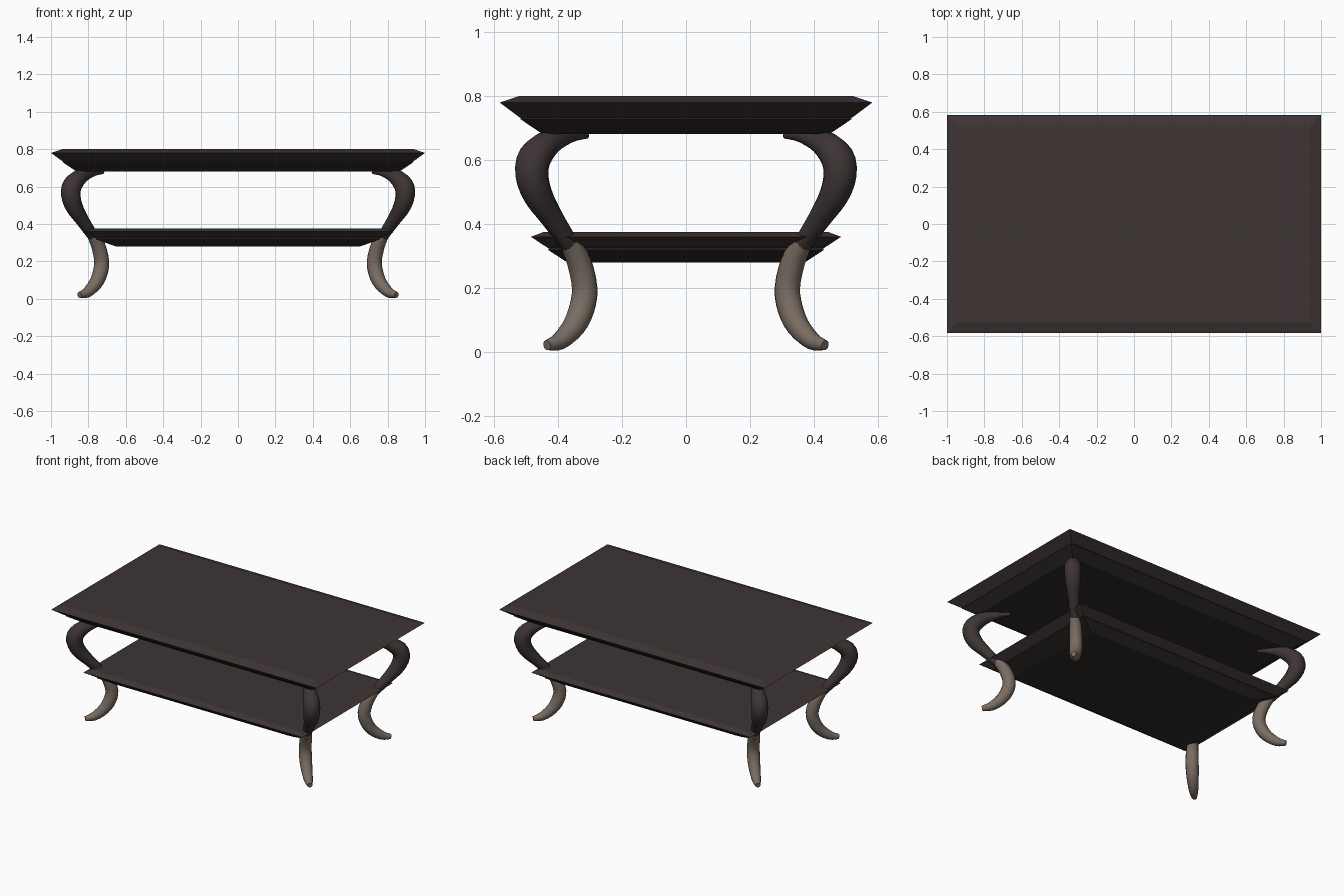
import bpy, bmesh, math
from mathutils import Vector

if "Cube" in bpy.data.objects:
    bpy.data.objects.remove(bpy.data.objects["Cube"])


def material(name, rgb):
    m = bpy.data.materials.new(name)
    m.diffuse_color = (*rgb, 1)
    m.use_nodes = True
    m.node_tree.nodes["Principled BSDF"].inputs["Base Color"].default_value = m.diffuse_color
    return m


DARK = material("dark_brown_wood", (0.047, 0.035, 0.034))
BLACK = material("blackened_trim", (0.027, 0.024, 0.021))
TAUPE = material("taupe_wood", (0.19, 0.152, 0.122))


def finish(bm, name, mat, angle):
    bmesh.ops.recalc_face_normals(bm, faces=bm.faces)
    mesh = bpy.data.meshes.new(name)
    bm.to_mesh(mesh)
    bm.free()
    mesh.materials.append(mat)
    ob = bpy.data.objects.new(name, mesh)
    bpy.context.collection.objects.link(ob)
    bpy.ops.object.select_all(action='DESELECT')
    ob.select_set(True)
    bpy.context.view_layer.objects.active = ob
    bpy.ops.object.shade_smooth_by_angle(angle=math.radians(angle))


def loft(bm, rings):
    """Join closed vertex rings and cap both ends."""
    rings = [[bm.verts.new(p) for p in r] for r in rings]
    n = len(rings[0])
    for a, b in zip(rings, rings[1:]):
        for i in range(n):
            bm.faces.new((a[i], a[(i + 1) % n], b[(i + 1) % n], b[i]))
    bm.faces.new(rings[0])
    bm.faces.new(rings[-1])


def slab(name, levels, mat):
    """Rectangular slab from (half x, half y, z) levels."""
    bm = bmesh.new()
    loft(bm, [[(sx * x, sy * y, z) for sx, sy in ((-1, -1), (1, -1), (1, 1), (-1, 1))]
              for x, y, z in levels])
    finish(bm, name, mat, 12)


def resample(pts, steps=3):
    """Catmull-Rom curve through (offset, height, radius) points."""
    p = [Vector(q) for q in pts]
    p = [2 * p[0] - p[1]] + p + [2 * p[-1] - p[-2]]
    out = []
    for i in range(1, len(p) - 2):
        a, b, c, d = p[i - 1:i + 3]
        for k in range(steps):
            t = k / steps
            out.append(0.5 * (2 * b + (c - a) * t + (2 * a - 5 * b + 4 * c - d) * t * t
                              + (3 * b - a - 3 * c + d) * t ** 3))
    return out + [p[-2]]


def leg_part(name, path, sx, sy, mat, sides=14):
    """Tapered tube in the diagonal plane through one table corner."""
    pts = resample(path)
    centres = [Vector((sx * (q.x + 0.412), sy * q.x, q.y)) for q in pts]
    across = Vector((-sx, sy, 0)).normalized()
    rings = []
    for i, c in enumerate(centres):
        tangent = (centres[min(i + 1, len(pts) - 1)] - centres[max(i - 1, 0)]).normalized()
        normal = tangent.cross(across)
        rings.append([c + pts[i].z * (math.cos(a) * across + math.sin(a) * normal)
                      for a in (2 * math.pi * k / sides for k in range(sides))])
    bm = bmesh.new()
    loft(bm, rings)
    finish(bm, name, mat, 45)


# Table top: bevelled board over a tapering trim
slab("table_top", [(0.935, 0.52, 0.733), (1.0, 0.583, 0.78), (0.94, 0.523, 0.80)], DARK)
slab("table_top_trim", [(0.865, 0.45, 0.682), (0.935, 0.518, 0.728), (0.935, 0.518, 0.735)], BLACK)

# Lower shelf: same layering, smaller
slab("shelf", [(0.765, 0.432, 0.325), (0.827, 0.485, 0.36), (0.785, 0.445, 0.375)], DARK)
slab("shelf_trim", [(0.65, 0.37, 0.279), (0.76, 0.43, 0.318), (0.76, 0.43, 0.327)], BLACK)

# Cabriole legs: dark upper half, taupe lower half
UPPER = [(0.31, 0.677, 0.010), (0.36, 0.677, 0.022), (0.425, 0.656, 0.040),
         (0.472, 0.61, 0.052), (0.482, 0.555, 0.052), (0.463, 0.49, 0.046),
         (0.42, 0.42, 0.036), (0.365, 0.338, 0.029)]
LOWER = [(0.364, 0.345, 0.032), (0.334, 0.28, 0.038), (0.317, 0.20, 0.040),
         (0.326, 0.135, 0.040), (0.352, 0.078, 0.036), (0.395, 0.034, 0.028),
         (0.435, 0.021, 0.016)]
for sx, xn in ((-1, "left"), (1, "right")):
    for sy, yn in ((-1, "front"), (1, "back")):
        leg_part(f"{yn}_{xn}_upper_leg", UPPER, sx, sy, DARK)
        leg_part(f"{yn}_{xn}_lower_leg", LOWER, sx, sy, TAUPE)
